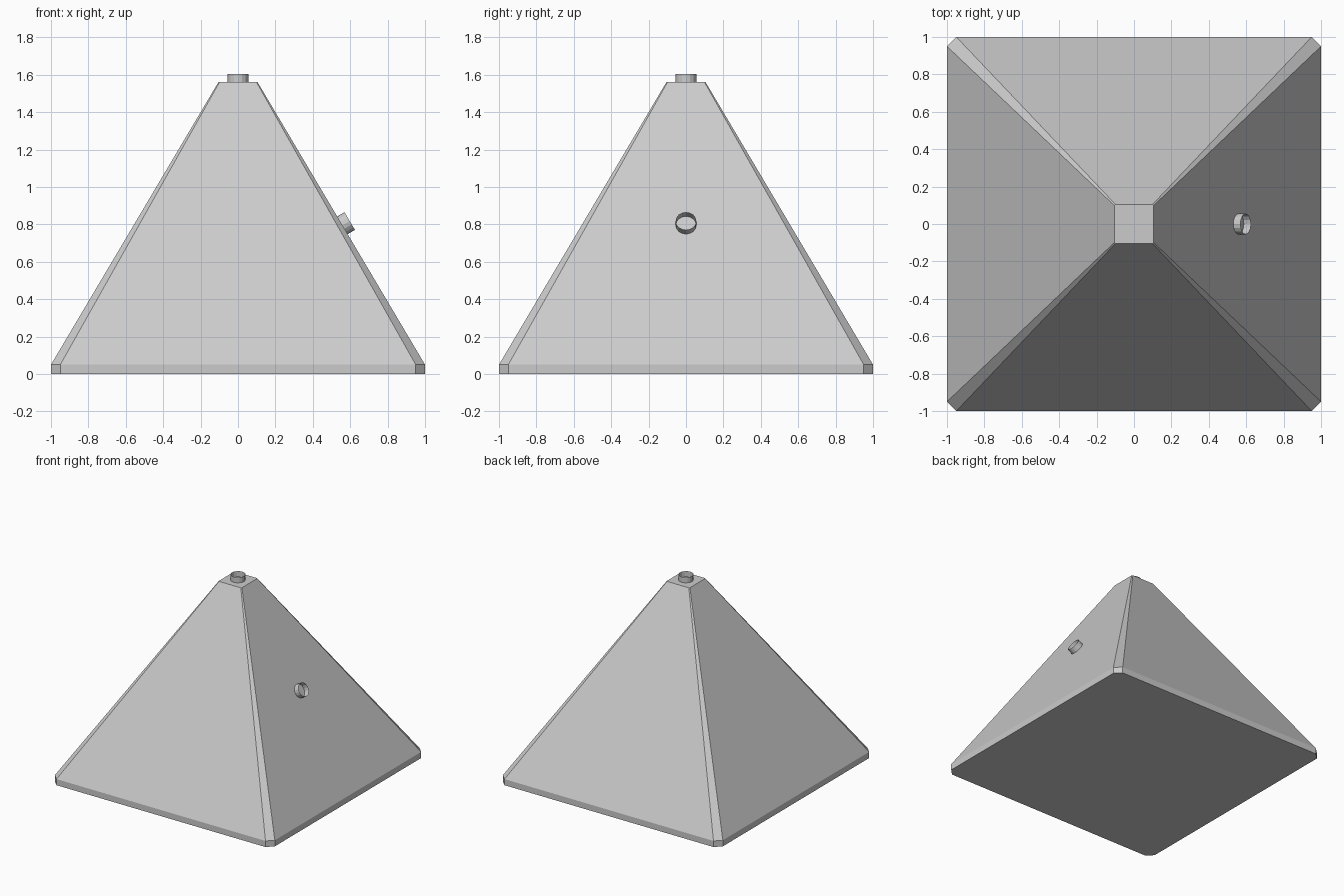
import bpy, bmesh, math
from mathutils import Matrix, Vector

if "Cube" in bpy.data.objects:
    bpy.data.objects.remove(bpy.data.objects["Cube"])


def finish(name, bm):
    mesh = bpy.data.meshes.new(name)
    bm.to_mesh(mesh)
    bm.free()
    ob = bpy.data.objects.new(name, mesh)
    bpy.context.collection.objects.link(ob)
    return ob


def ring(bm, half, cut, z):
    # square outline with chamfered corners
    a, b = half, half - cut
    pts = [(a, -b), (a, b), (b, a), (-b, a), (-a, b), (-a, -b), (-b, -a), (b, -a)]
    return [bm.verts.new((x, y, z)) for x, y in pts]


def tube(name, matrix, radius=0.055, height=0.045, sides=16):
    # open, single-walled collar
    bm = bmesh.new()
    bmesh.ops.create_cone(bm, cap_ends=False, segments=sides, radius1=radius,
                          radius2=radius, depth=height,
                          matrix=matrix @ Matrix.Translation((0, 0, height / 2)))
    return finish(name, bm)


# Chamfered pyramid body with a short upright base rim
bm = bmesh.new()
rings = [ring(bm, 1, 0.05, 0), ring(bm, 1, 0.05, 0.05), ring(bm, 0.105, 0.006, 1.56)]
for lo, hi in zip(rings, rings[1:]):
    for i in range(8):
        j = (i + 1) % 8
        bm.faces.new((lo[i], lo[j], hi[j], hi[i]))
bm.faces.new(rings[0][::-1])
bm.faces.new(rings[-1])
finish("pyramid_body", bm)

# Collar on the flat top
tube("top_collar", Matrix.Translation((0, 0, 1.56)))

# Thin plate and collar lying on the right slope
tilt = math.atan2(1.51, 0.895)
z = 0.795
x = 1 - 0.895 * (z - 0.05) / 1.51
slope = Matrix.Translation((x, 0, z)) @ Matrix.Rotation(tilt, 4, 'Y')
bm = bmesh.new()
bmesh.ops.create_grid(bm, x_segments=1, y_segments=1, size=0.105,
                      matrix=slope @ Matrix.Translation((0, 0, 0.001)))
finish("side_plate", bm)
tube("side_collar", slope)
